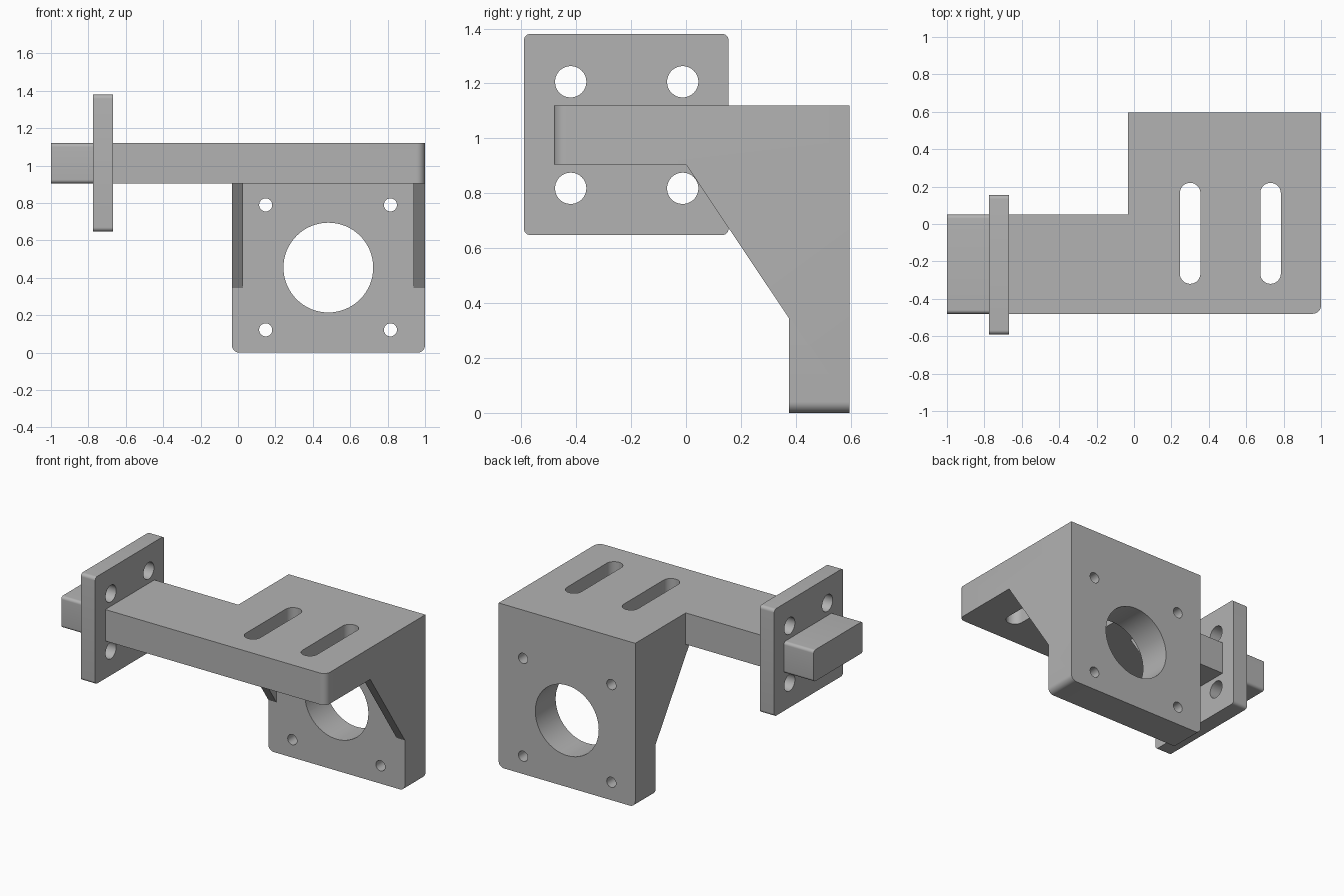
import bpy, bmesh, math
from mathutils import Vector

cube = bpy.data.objects.get("Cube")
if cube:
    bpy.data.objects.remove(cube, do_unlink=True)

grey = bpy.data.materials.new("plain grey")
grey.use_nodes = True
grey.diffuse_color = (0.45, 0.45, 0.45, 1)
grey.node_tree.nodes["Principled BSDF"].inputs["Base Color"].default_value = (0.45, 0.45, 0.45, 1)


def outline(corners, steps=8):
    """Polygon from (u, v) or (u, v, radius) corners; rounded ones are right angles."""
    pts = []
    for i, c in enumerate(corners):
        p = Vector(c[:2])
        if len(c) == 2:
            pts.append(p)
            continue
        r = c[2]
        a = (Vector(corners[i - 1][:2]) - p).normalized()
        b = (Vector(corners[(i + 1) % len(corners)][:2]) - p).normalized()
        for k in range(steps + 1):
            t = math.pi / 2 * k / steps
            pts.append(p + r * (a + b - b * math.cos(t) - a * math.sin(t)))
    return pts


def rect(u0, u1, v0, v1, r=None):
    tail = (r,) if r else ()
    return outline([(u, v) + tail for u, v in ((u0, v0), (u1, v0), (u1, v1), (u0, v1))])


def circle(u, v, r, n=48):
    return [Vector((u + r * math.cos(2 * math.pi * k / n), v + r * math.sin(2 * math.pi * k / n)))
            for k in range(n)]


def prism(name, pts, axis, lo, hi):
    """Extrude a 2D outline along x, y or z."""
    place = {"x": lambda p, d: (d, p.x, p.y),
             "y": lambda p, d: (p.x, d, p.y),
             "z": lambda p, d: (p.x, p.y, d)}[axis]
    bm = bmesh.new()
    face = bm.faces.new([bm.verts.new(place(p, lo)) for p in pts])
    ext = bmesh.ops.extrude_face_region(bm, geom=[face])
    shift = Vector(place(Vector((0, 0)), hi - lo))
    bmesh.ops.translate(bm, vec=shift, verts=[g for g in ext["geom"] if isinstance(g, bmesh.types.BMVert)])
    bmesh.ops.recalc_face_normals(bm, faces=bm.faces)
    mesh = bpy.data.meshes.new(name)
    bm.to_mesh(mesh)
    bm.free()
    mesh.materials.append(grey)
    ob = bpy.data.objects.new(name, mesh)
    bpy.context.collection.objects.link(ob)
    return ob


def select(ob):
    bpy.ops.object.select_all(action="DESELECT")
    ob.select_set(True)
    bpy.context.view_layer.objects.active = ob


def boolean(ob, tool, operation="DIFFERENCE"):
    mod = ob.modifiers.new("cut", "BOOLEAN")
    mod.operation, mod.solver, mod.object = operation, "EXACT", tool
    tool.hide_render = True
    select(ob)
    bpy.ops.object.modifier_apply(modifier=mod.name)
    bpy.data.objects.remove(tool, do_unlink=True)


# Shared levels
SIDE, TOP, UNDER = -0.033, 1.12, 0.905
FRONT, BACK, PLATE = -0.48, 0.595, 0.375
FLANGE_L, FLANGE_R = -0.775, -0.667
MID = (FLANGE_L + FLANGE_R) / 2

# Bracket: front silhouette trimmed by the plan shape
bracket = prism("motor_bracket", outline([
    (MID, UNDER), (SIDE, UNDER), (SIDE, 0, 0.04), (1, 0, 0.04), (1, TOP), (MID, TOP)]),
    "y", FRONT - 0.2, BACK + 0.2)
boolean(bracket, prism("plan", outline([
    (-0.9, FRONT), (1, FRONT, 0.045), (1, BACK), (SIDE, BACK), (SIDE, 0.05), (-0.9, 0.05)]),
    "z", -0.1, 1.3), "INTERSECT")

# Sloped gusset edge, then the pocket between the two gussets
boolean(bracket, prism("slope_cutter", outline([
    (-0.8, UNDER), (0, UNDER), (PLATE, 0.345), (PLATE, -0.1), (-0.8, -0.1)]), "x", -0.2, 1.2))
boolean(bracket, prism("pocket_cutter", rect(0.028, 0.937, -0.1, UNDER), "y", -0.8, PLATE))

# Motor bore and screw holes
boolean(bracket, prism("bore_cutter", circle(0.483, 0.455, 0.24, 64), "y", 0.2, 0.8))
for x in (0.148, 0.815):
    for z in (0.122, 0.79):
        boolean(bracket, prism("screw_cutter", circle(x, z, 0.035, 32), "y", 0.2, 0.8))

# Adjustment slots
for x in (0.3, 0.73):
    boolean(bracket, prism("slot_cutter", rect(x - 0.055, x + 0.055, -0.32, 0.22, 0.0549), "z", 0.8, 1.3))

# Flange with four bolt holes
flange = prism("flange", rect(-0.59, 0.155, 0.648, 1.38, 0.022), "x", FLANGE_L, FLANGE_R)
for y in (-0.42, -0.012):
    for z in (0.818, 1.206):
        boolean(flange, prism("bolt_cutter", circle(y, z, 0.057), "x", -0.9, -0.5))

# Stub beyond the flange
stub = prism("stub_end", rect(FRONT, 0.05, UNDER, TOP, 0.02), "x", -1, MID)

for ob in (bracket, flange, stub):
    select(ob)
    bpy.ops.object.shade_smooth_by_angle(angle=math.radians(30))
